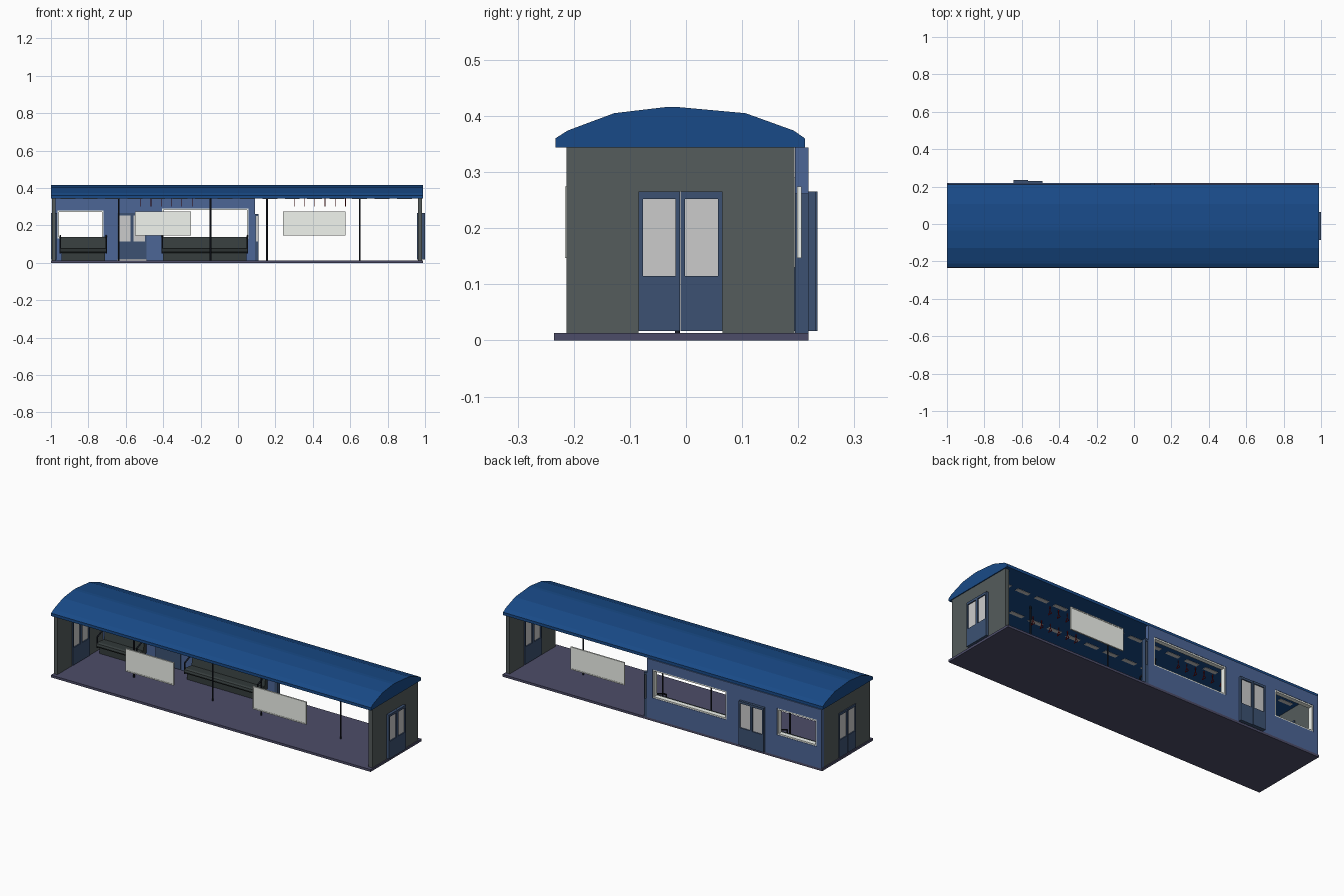
import bpy, bmesh, math
from mathutils import Vector, Matrix

if "Cube" in bpy.data.objects:
    bpy.data.objects.remove(bpy.data.objects["Cube"])


def mat(name, *srgb):
    """Material from a display (sRGB) colour."""
    m = bpy.data.materials.new(name)
    m.diffuse_color = [c / 12.92 if c <= 0.04045 else ((c + 0.055) / 1.055) ** 2.4 for c in srgb] + [1]
    m.use_nodes = True
    m.node_tree.nodes["Principled BSDF"].inputs["Base Color"].default_value = m.diffuse_color
    return m


ROOF = mat("roof_blue", 0.095, 0.29, 0.53)
BLUE = mat("wall_blue", 0.30, 0.40, 0.59)
DOOR = mat("door_blue", 0.235, 0.32, 0.45)
GREY = mat("end_grey", 0.33, 0.36, 0.36)
FLOOR = mat("floor_purple", 0.30, 0.30, 0.41)
DARK = mat("seat_dark", 0.21, 0.24, 0.24)
METAL = mat("pole_dark", 0.10, 0.12, 0.16)
GLASS = mat("pane_grey", 0.88, 0.88, 0.88)
PANEL = mat("panel_pale", 0.945, 0.96, 0.935)
RED = mat("strap_red", 0.55, 0.06, 0.08)


def finish(name, bm, m):
    bmesh.ops.recalc_face_normals(bm, faces=bm.faces)
    me = bpy.data.meshes.new(name)
    bm.to_mesh(me)
    bm.free()
    me.materials.append(m)
    ob = bpy.data.objects.new(name, me)
    bpy.context.collection.objects.link(ob)
    return ob


def boxes(name, items, m):
    """One object made of boxes (x0, x1, y0, y1, z0, z1)."""
    bm = bmesh.new()
    for x0, x1, y0, y1, z0, z1 in items:
        mx = Matrix.Translation(((x0 + x1) / 2, (y0 + y1) / 2, (z0 + z1) / 2))
        mx = mx @ Matrix.Diagonal((x1 - x0, y1 - y0, z1 - z0, 1))
        bmesh.ops.create_cube(bm, size=1, matrix=mx)
    return finish(name, bm, m)


def extrude_x(name, profile, x0, x1, m):
    """Extrude a (y, z) profile along x."""
    bm = bmesh.new()
    f = bm.faces.new([bm.verts.new((x0, y, z)) for y, z in profile])
    r = bmesh.ops.extrude_face_region(bm, geom=[f])
    bmesh.ops.translate(bm, vec=(x1 - x0, 0, 0),
                        verts=[v for v in r["geom"] if isinstance(v, bmesh.types.BMVert)])
    return finish(name, bm, m)


def rods(name, segs, radius, m, sides=8):
    """One object made of straight round rods between point pairs."""
    bm = bmesh.new()
    for a, b in segs:
        a, b = Vector(a), Vector(b)
        d = b - a
        mx = Matrix.Translation((a + b) / 2) @ d.to_track_quat('Z', 'Y').to_matrix().to_4x4()
        bmesh.ops.create_cone(bm, cap_ends=True, segments=sides, radius1=radius,
                              radius2=radius, depth=d.length, matrix=mx)
    ob = finish(name, bm, m)
    for p in ob.data.polygons:
        p.use_smooth = len(p.vertices) == 4
    return ob


def cut(ob, items):
    cutter = boxes("cutter", items, GREY)
    cutter.hide_render = True
    md = ob.modifiers.new("openings", 'BOOLEAN')
    md.object, md.operation, md.solver = cutter, 'DIFFERENCE', 'EXACT'
    bpy.context.view_layer.objects.active = ob
    bpy.ops.object.modifier_apply(modifier=md.name)
    bpy.data.objects.remove(cutter)


def frame(u0, u1, z0, z1, w):
    """Four bars of a rectangular frame as (u0, u1, z0, z1)."""
    return [(u0, u0 + w, z0, z1), (u1 - w, u1, z0, z1),
            (u0 + w, u1 - w, z0, z0 + w), (u0 + w, u1 - w, z1 - w, z1)]


def leaf(name, u0, u1, t0, t1, along_x):
    """Door leaf with a recessed pane; u runs along the wall, t through it."""
    def place(u, v, z0, z1, s=0.0):
        return (u, v, t0 + s, t1 - s, z0, z1) if along_x else (t0 + s, t1 - s, u, v, z0, z1)
    e, top, sill, head = 0.008, 0.265, 0.115, 0.252
    boxes(name, [place(u0, u0 + e, 0.017, top), place(u1 - e, u1, 0.017, top),
                 place(u0 + e, u1 - e, 0.017, sill), place(u0 + e, u1 - e, head, top)], DOOR)
    boxes(name + "_pane", [place(u0 + e, u1 - e, sill, head, 0.006)], GLASS)


# floor and curved roof
boxes("floor", [(-1, 0.99, -0.235, 0.218, 0, 0.013)], FLOOR)
extrude_x("roof", [(-0.233, 0.344), (-0.233, 0.360), (-0.211, 0.374), (-0.128, 0.405),
                   (-0.035, 0.416), (-0.015, 0.416), (0.106, 0.405), (0.192, 0.374),
                   (0.212, 0.360), (0.212, 0.344)], -1, 0.99, ROOF)

# end walls with double doors
for side, a, b in (("left", -0.995, -0.975), ("right", 0.962, 0.985)):
    wall = boxes(side + "_end_wall", [(a, b, -0.213, 0.193, 0.013, 0.344)], GREY)
    cut(wall, [(a - 0.1, b + 0.1, -0.085, 0.065, 0.0, 0.265)])
    t = (-1.0, -0.968) if side == "left" else (0.957, 1.0)
    leaf(side + "_end_door_a", -0.085, -0.0105, *t, False)
    leaf(side + "_end_door_b", -0.0095, 0.065, *t, False)

# back wall with openings, side door and window frames
WINDOWS = {"small_window": (-0.965, -0.72, 0.13, 0.28), "large_window": (-0.405, 0.055, 0.13, 0.29)}
back = boxes("back_wall", [(-0.995, 0.09, 0.194, 0.218, 0.013, 0.344)], BLUE)
cut(back, [(x0, x1, 0.1, 0.3, z0, z1) for x0, x1, z0, z1 in WINDOWS.values()]
    + [(-0.645, -0.49, 0.1, 0.3, 0.0, 0.265)])
leaf("side_door_a", -0.645, -0.568, 0.188, 0.234, True)
leaf("side_door_b", -0.567, -0.49, 0.188, 0.231, True)
for name, (x0, x1, z0, z1) in WINDOWS.items():
    boxes(name + "_frame", [(u, v, 0.192, 0.216, p, q)
                            for u, v, p, q in frame(x0, x1, z0, z1, 0.008)], PANEL)

# cut-off door at the open end of the back wall
boxes("cut_door", [(0.09, 0.11, 0.194, 0.218, 0.013, 0.115), (0.09, 0.11, 0.194, 0.218, 0.25, 0.262),
                   (0.09, 0.095, 0.194, 0.218, 0.115, 0.25), (0.106, 0.11, 0.194, 0.218, 0.115, 0.25)], DOOR)
boxes("cut_door_pane", [(0.095, 0.106, 0.202, 0.210, 0.115, 0.25)], GLASS)

# floating window panels with thin rims
for name, x0, x1, y in (("front_panel_a", -0.55, -0.25, -0.212),
                        ("front_panel_b", 0.24, 0.575, -0.212),
                        ("back_panel", 0.24, 0.575, 0.202)):
    boxes(name, [(x0 + 0.006, x1 - 0.006, y - 0.002, y + 0.002, 0.153, 0.268)], PANEL)
    boxes(name + "_rim", [(u, v, y - 0.004, y + 0.004, p, q)
                          for u, v, p, q in frame(x0, x1, 0.147, 0.274, 0.006)], PANEL)

# bench seats along the back wall
for name, x0, x1 in (("short_bench", -0.95, -0.705), ("long_bench", -0.405, 0.05)):
    boxes(name + "_base", [(x0 + 0.005, x1 - 0.005, 0.120, 0.193, 0.013, 0.052)], DARK)
    extrude_x(name + "_cushion", [(0.100, 0.055), (0.096, 0.063), (0.100, 0.075), (0.110, 0.080),
                                  (0.165, 0.074), (0.176, 0.132), (0.182, 0.138), (0.193, 0.138),
                                  (0.193, 0.052), (0.110, 0.052)], x0, x1, DARK)
    for k, x in enumerate((x0, x1)):
        rods(f"{name}_armrest_{k}", [((x, 0.105, 0.05), (x, 0.105, 0.11)),
                                     ((x, 0.105, 0.11), (x, 0.190, 0.145))], 0.004, METAL)

# grab poles
rods("grab_poles", [((x, -0.015, 0.013), (x, -0.015, 0.344)) for x in (-0.637, -0.147, 0.155, 0.65)],
     0.0045, METAL, 10)

# ceiling light strips
boxes("ceiling_lights", [(-0.95 + 0.12 * i, -0.87 + 0.12 * i, y - 0.012, y + 0.012, 0.3425, 0.345)
                         for i in range(16) for y in (-0.12, 0.07)], GLASS)

# hanging straps with triangular handles
for row, y in (("front", -0.085), ("rear", 0.045)):
    segs = []
    for x in [s + 0.055 * i for s in (-0.52, 0.30) for i in range(6)]:
        p, q, r = (x, y, 0.322), (x, y - 0.012, 0.302), (x, y + 0.012, 0.302)
        segs += [((x, y, 0.344), p), (p, q), (q, r), (r, p)]
    rods(row + "_straps", segs, 0.002, RED, 6)
